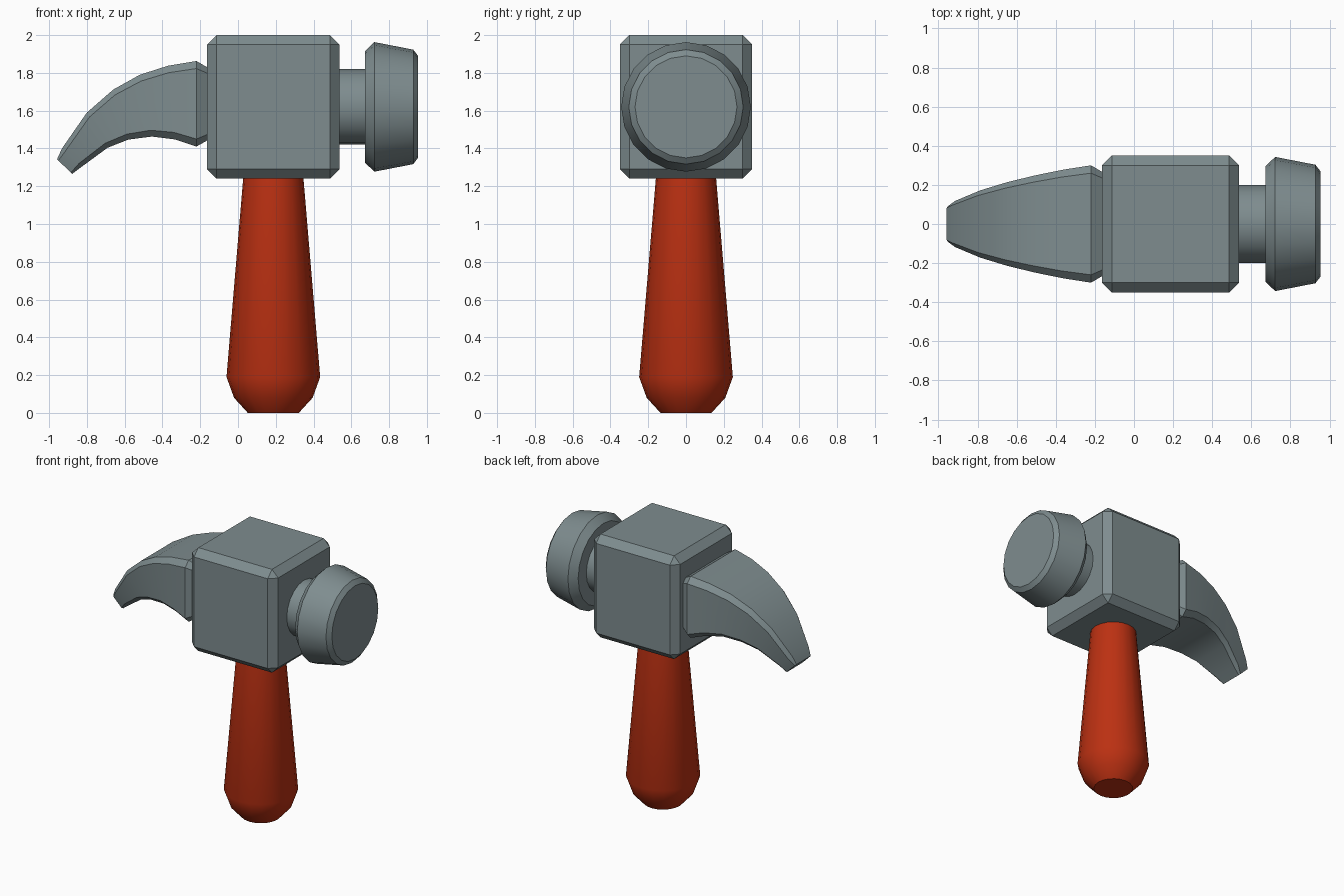
import bpy, bmesh, math
from mathutils import Matrix, Vector

if "Cube" in bpy.data.objects:
    bpy.data.objects.remove(bpy.data.objects["Cube"])


def material(name, rgb):
    m = bpy.data.materials.new(name)
    m.diffuse_color = (*rgb, 1)
    m.use_nodes = True
    m.node_tree.nodes["Principled BSDF"].inputs["Base Color"].default_value = m.diffuse_color
    return m


steel = material("grey steel", (0.21, 0.265, 0.275))
red = material("red grip", (0.50, 0.030, 0.006))
CX, CZ = 0.187, 1.62          # handle axis x, striking axis z


def finish(bm, name, mat, angle=30):
    bmesh.ops.recalc_face_normals(bm, faces=bm.faces)
    me = bpy.data.meshes.new(name)
    bm.to_mesh(me)
    bm.free()
    ob = bpy.data.objects.new(name, me)
    bpy.context.collection.objects.link(ob)
    me.materials.append(mat)
    bpy.ops.object.select_all(action='DESELECT')
    bpy.context.view_layer.objects.active = ob
    ob.select_set(True)
    bpy.ops.object.shade_smooth_by_angle(angle=math.radians(angle))
    return ob


def loft(rings, name, mat, angle=30):
    """Skin a list of closed rings and cap both ends."""
    bm = bmesh.new()
    loops = [[bm.verts.new(p) for p in r] for r in rings]
    n = len(loops[0])
    for a, b in zip(loops, loops[1:]):
        for i in range(n):
            j = (i + 1) % n
            bm.faces.new((a[i], a[j], b[j], b[i]))
    bm.faces.new(loops[0])
    bm.faces.new(loops[-1])
    return finish(bm, name, mat, angle)


def lathe(profile, matrix, name, mat, angle=30, sides=20):
    rings = [[matrix @ Vector((r * math.cos(t), r * math.sin(t), h))
              for t in (2 * math.pi * i / sides for i in range(sides))]
             for r, h in profile]
    return loft(rings, name, mat, angle)


# Handle
lathe([(0.135, 0), (0.208, 0.08), (0.248, 0.19), (0.158, 1.26)],
      Matrix.Translation((CX, 0, 0)), "handle", red, 40)

# Chamfered head block
bm = bmesh.new()
bmesh.ops.create_cube(bm, size=1, matrix=Matrix.Translation((CX, 0, CZ))
                      @ Matrix.Diagonal((0.70, 0.70, 0.76, 1)))
bmesh.ops.bevel(bm, geom=bm.edges[:], offset=0.05, segments=1, affect='EDGES')
finish(bm, "head_block", steel)

# Neck and striking face, turned about the x axis
axis = Matrix.Translation((0, 0, CZ)) @ Matrix.Rotation(math.pi / 2, 4, 'Y')
lathe([(0.20, 0.52), (0.20, 0.69)], axis, "neck", steel)
lathe([(0.295, 0.672), (0.343, 0.722), (0.303, 0.928), (0.27, 0.953)],
      axis, "striking_face", steel)

# Curved claw: top point, bottom point, half width, chamfer
stations = [
    ((-0.155, 1.825), (-0.155, 1.447), 0.262, 0.03),
    ((-0.22, 1.863), (-0.22, 1.41), 0.300, 0.04),
    ((-0.37, 1.838), (-0.335, 1.448), 0.277, 0.037),
    ((-0.52, 1.79), (-0.455, 1.463), 0.247, 0.034),
    ((-0.66, 1.712), (-0.58, 1.447), 0.213, 0.03),
    ((-0.80, 1.59), (-0.69, 1.404), 0.172, 0.027),
    ((-0.932, 1.40), (-0.825, 1.305), 0.118, 0.023),
    ((-0.958, 1.343), (-0.878, 1.265), 0.092, 0.01),
]
rings = []
for top, bottom, w, c in stations:
    t, b = Vector((top[0], 0, top[1])), Vector((bottom[0], 0, bottom[1]))
    d = (b - t).normalized() * c
    half = [(t, w - c), (t + d, w), (b - d, w), (b, w - c)]
    rings.append([p + Vector((0, y, 0)) for p, y in half]
                 + [p - Vector((0, y, 0)) for p, y in reversed(half)])
loft(rings, "claw", steel)
